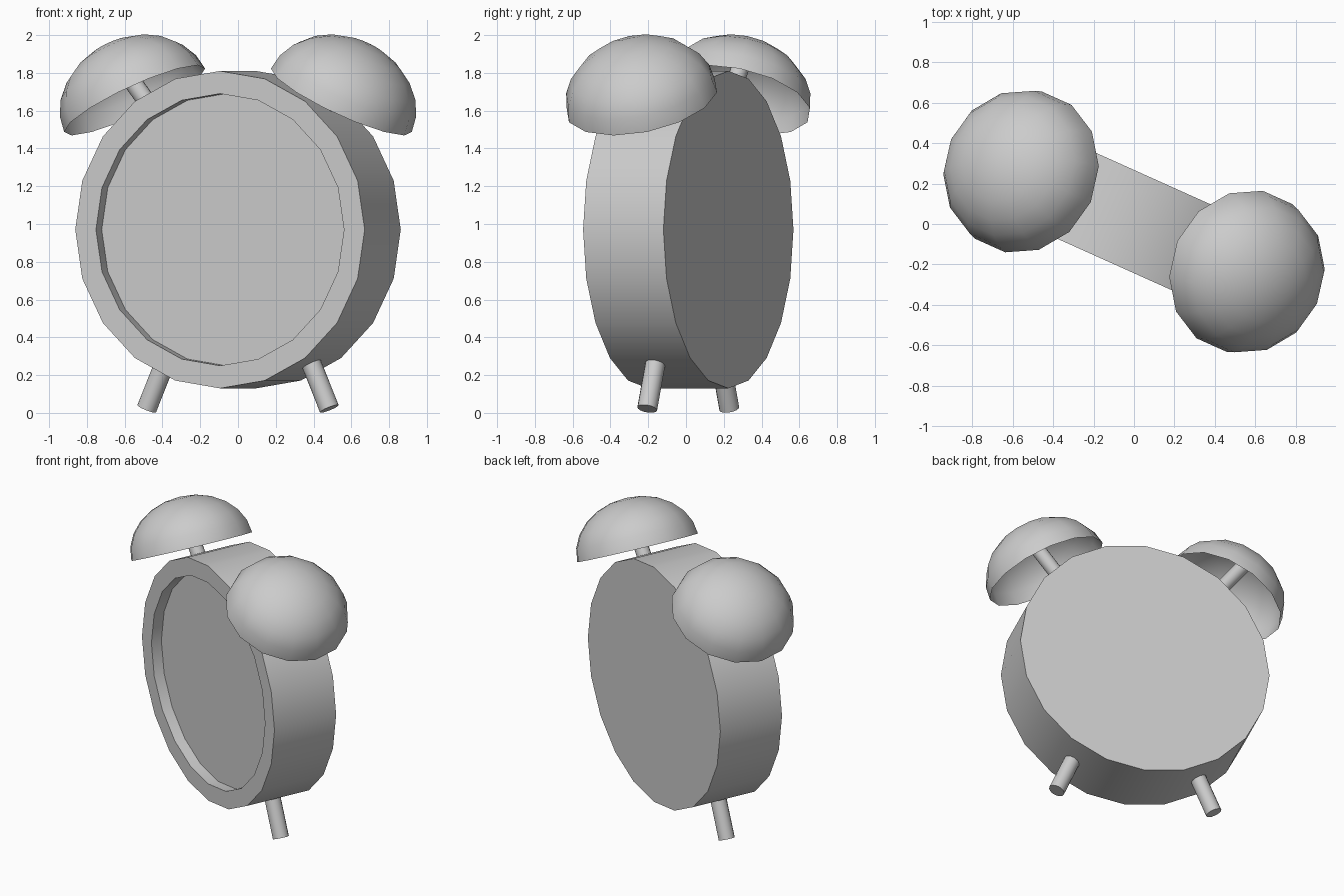
import bpy
import bmesh
import math
from mathutils import Matrix, Vector

cube = bpy.data.objects.get("Cube")
if cube:
    bpy.data.objects.remove(cube)

# Whole clock is turned a little about the vertical
TURN = Matrix.Translation((0, 0.012, 0)) @ Matrix.Rotation(math.radians(-24.2), 4, 'Z')
CENTRE_Z = 0.97

grey = bpy.data.materials.new("plain grey")
grey.use_nodes = True
grey.diffuse_color = (0.6, 0.6, 0.6, 1)
grey.node_tree.nodes["Principled BSDF"].inputs["Base Color"].default_value = (0.6, 0.6, 0.6, 1)


def finish(name, bm, matrix):
    """Turn a bmesh into a smooth-shaded object with sharp edges kept."""
    bmesh.ops.recalc_face_normals(bm, faces=bm.faces)
    bm.transform(TURN @ matrix)
    mesh = bpy.data.meshes.new(name)
    bm.to_mesh(mesh)
    bm.free()
    mesh.materials.append(grey)
    obj = bpy.data.objects.new(name, mesh)
    bpy.context.collection.objects.link(obj)
    bpy.ops.object.select_all(action='DESELECT')
    obj.select_set(True)
    bpy.context.view_layer.objects.active = obj
    bpy.ops.object.shade_smooth_by_angle(angle=math.radians(40))
    return obj


def lathe(profile, sides):
    """Spin (radius, height) points around z; points on the axis are merged."""
    bm = bmesh.new()
    verts = [bm.verts.new((r, 0, z)) for r, z in profile]
    edges = [bm.edges.new(pair) for pair in zip(verts, verts[1:])]
    bmesh.ops.spin(bm, geom=verts + edges, cent=(0, 0, 0), axis=(0, 0, 1),
                   angle=math.tau, steps=sides, use_merge=True)
    bmesh.ops.remove_doubles(bm, verts=bm.verts, dist=0.0005)
    return bm


def rod(name, start, end, radius):
    start, end = Vector(start), Vector(end)
    bm = bmesh.new()
    bmesh.ops.create_cone(bm, cap_ends=True, segments=16, radius1=radius,
                          radius2=radius, depth=(end - start).length)
    aim = Vector((0, 0, 1)).rotation_difference(end - start).to_matrix().to_4x4()
    return finish(name, bm, Matrix.Translation((start + end) / 2) @ aim)


# Drum body with a recessed dial in the front
RADIUS, HALF_DEPTH = 0.84, 0.233
body = lathe([(0, -HALF_DEPTH), (RADIUS, -HALF_DEPTH), (RADIUS, HALF_DEPTH),
              (0.72, HALF_DEPTH), (0.72, HALF_DEPTH - 0.075), (0, HALF_DEPTH - 0.075)], 20)
finish("clock_body", body,
       Matrix.Translation((0, 0, CENTRE_Z)) @ Matrix.Rotation(math.pi / 2, 4, 'X'))

# Bells, stems and feet on both sides
BELL_RADIUS, BELL_HEIGHT, RINGS = 0.41, 0.332, 6
dome = [(BELL_RADIUS * math.cos(i / RINGS * math.pi / 2),
         BELL_HEIGHT * math.sin(i / RINGS * math.pi / 2)) for i in range(RINGS + 1)]

for side, label in ((1, "left"), (-1, "right")):
    tilt = Matrix.Rotation(side * math.radians(27), 4, 'Y')
    finish(label + "_bell", lathe(dome, 14),
           Matrix.Translation((side * 0.6, 0, 1.655)) @ tilt)

    lean = math.radians(38)
    ray = Vector((side * math.sin(lean), 0, math.cos(lean)))
    hub = Vector((0, 0, CENTRE_Z))
    rod(label + "_bell_stem", hub + ray * 0.79, hub + ray * 1.19, 0.048)

    rod(label + "_foot", (side * 0.40, 0, 0.32), (side * 0.53, 0, 0.022), 0.053)
